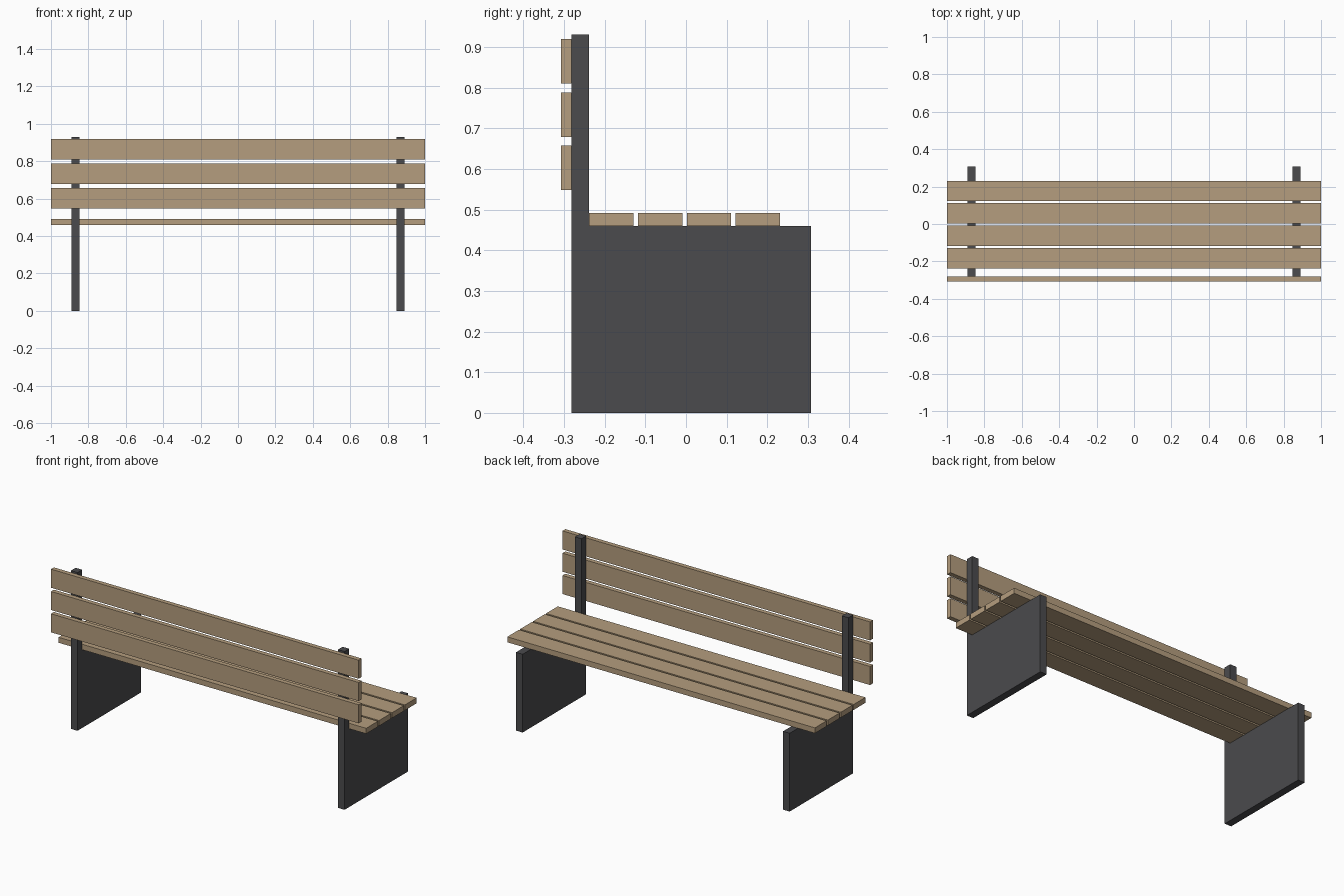
import bpy, bmesh

if "Cube" in bpy.data.objects:
    bpy.data.objects.remove(bpy.data.objects["Cube"])


def material(name, color):
    m = bpy.data.materials.new(name)
    m.diffuse_color = (*color, 1)
    m.use_nodes = True
    m.node_tree.nodes["Principled BSDF"].inputs["Base Color"].default_value = m.diffuse_color
    return m


WOOD = material("wood", (0.46, 0.34, 0.21))
METAL = material("dark_metal", (0.07, 0.07, 0.075))


def finish(name, bm, mat):
    bmesh.ops.recalc_face_normals(bm, faces=bm.faces)
    mesh = bpy.data.meshes.new(name)
    bm.to_mesh(mesh)
    bm.free()
    mesh.materials.append(mat)
    obj = bpy.data.objects.new(name, mesh)
    bpy.context.collection.objects.link(obj)
    return obj


def slat(name, y0, y1, z0, z1):
    bm = bmesh.new()
    bmesh.ops.create_cube(bm, size=1)
    bmesh.ops.scale(bm, verts=bm.verts, vec=(2.0, y1 - y0, z1 - z0))
    bmesh.ops.translate(bm, verts=bm.verts, vec=(0, (y0 + y1) / 2, (z0 + z1) / 2))
    return finish(name, bm, WOOD)


def side_frame(name, x):
    # L-shaped side profile (leg panel plus back post), extruded in x
    profile = [(-0.281, 0), (0.308, 0), (0.308, 0.46),
               (-0.238, 0.46), (-0.238, 0.93), (-0.281, 0.93)]
    w = 0.043
    bm = bmesh.new()
    face = bm.faces.new([bm.verts.new((x - w / 2, y, z)) for y, z in profile])
    ext = bmesh.ops.extrude_face_region(bm, geom=[face], use_keep_orig=True)
    verts = [v for v in ext["geom"] if isinstance(v, bmesh.types.BMVert)]
    bmesh.ops.translate(bm, verts=verts, vec=(w, 0, 0))
    return finish(name, bm, METAL)


# Side frames
side_frame("left_side_frame", -0.868)
side_frame("right_side_frame", 0.868)

# Seat slats
for i in range(4):
    y = -0.238 + i * 0.12
    slat(f"seat_slat_{i + 1}", y, y + 0.109, 0.46, 0.492)

# Backrest slats, mounted on the outer face of the posts
for i in range(3):
    z = 0.548 + i * 0.131
    slat(f"back_slat_{i + 1}", -0.308, -0.281, z, z + 0.109)
